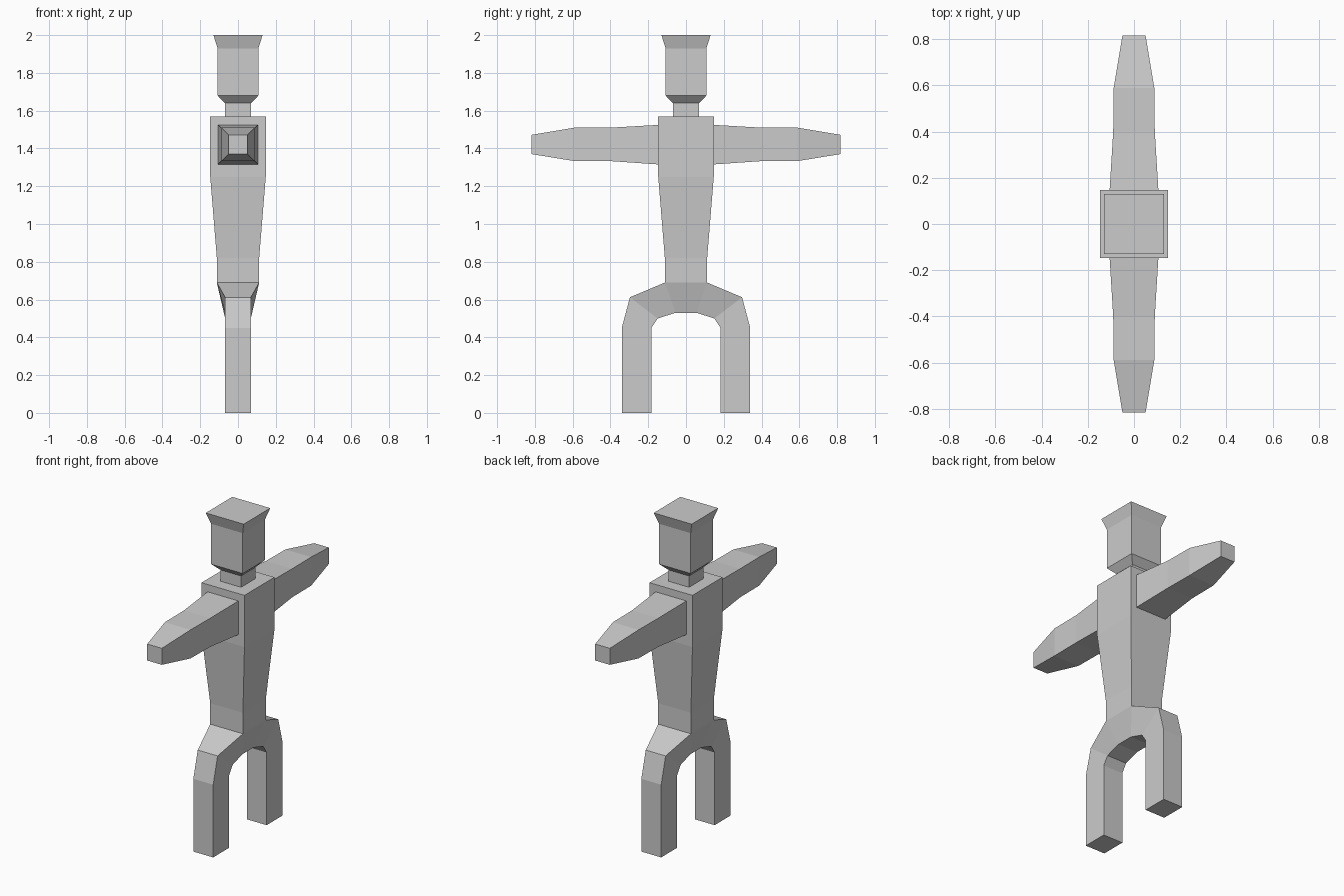
import bpy
import bmesh

cube = bpy.data.objects.get("Cube")
if cube:
    bpy.data.objects.remove(cube, do_unlink=True)

grey = bpy.data.materials.new("plain grey")
grey.use_nodes = True
colour = (0.6, 0.6, 0.6, 1)
grey.diffuse_color = colour
grey.node_tree.nodes["Principled BSDF"].inputs["Base Color"].default_value = colour


def loft(name, sections):
    """Skin four-sided sections, each given as two (y, z, half width) ends."""
    bm = bmesh.new()
    rings = [[bm.verts.new((s * h, y, z))
              for (y, z, h), signs in ((a, (-1, 1)), (b, (1, -1))) for s in signs]
             for a, b in sections]
    for low, high in zip(rings, rings[1:]):
        for i in range(4):
            j = (i + 1) % 4
            bm.faces.new((low[i], low[j], high[j], high[i]))
    bm.faces.new(rings[0])
    bm.faces.new(rings[-1])
    bmesh.ops.recalc_face_normals(bm, faces=bm.faces)
    mesh = bpy.data.meshes.new(name)
    bm.to_mesh(mesh)
    bm.free()
    mesh.materials.append(grey)
    obj = bpy.data.objects.new(name, mesh)
    bpy.context.collection.objects.link(obj)
    return obj


def column(name, profile):
    """Square upright part from (height, half width) pairs."""
    return loft(name, [((-h, z, h), (h, z, h)) for z, h in profile])


# Upright parts
column("torso", [(0.69, 0.112), (0.82, 0.112), (1.25, 0.147), (1.57, 0.147)])
column("neck", [(1.57, 0.07), (1.64, 0.07)])
column("head", [(1.64, 0.07), (1.68, 0.108), (1.93, 0.108), (2.0, 0.13)])

# Arms, reaching out along y: distance, bottom, top, half width
arm = [(0.14, 1.315, 1.525, 0.106), (0.4, 1.333, 1.51, 0.09),
       (0.59, 1.333, 1.51, 0.088), (0.817, 1.37, 1.472, 0.05)]
for name, side in (("right_arm", -1), ("left_arm", 1)):
    loft(name, [((side * y, low, h), (side * y, high, h)) for y, low, high, h in arm])

# Both legs and the hips as one arch: outer and inner ends of each section
leg = [((0.34, 0, 0.068), (0.183, 0, 0.068)),
       ((0.34, 0.45, 0.068), (0.183, 0.45, 0.068)),
       ((0.297, 0.612, 0.068), (0.15, 0.5, 0.068)),
       ((0.112, 0.69, 0.112), (0.055, 0.53, 0.068))]
other_leg = [tuple((-y, z, h) for y, z, h in ends) for ends in reversed(leg)]
loft("hips_and_legs", leg + other_leg)
